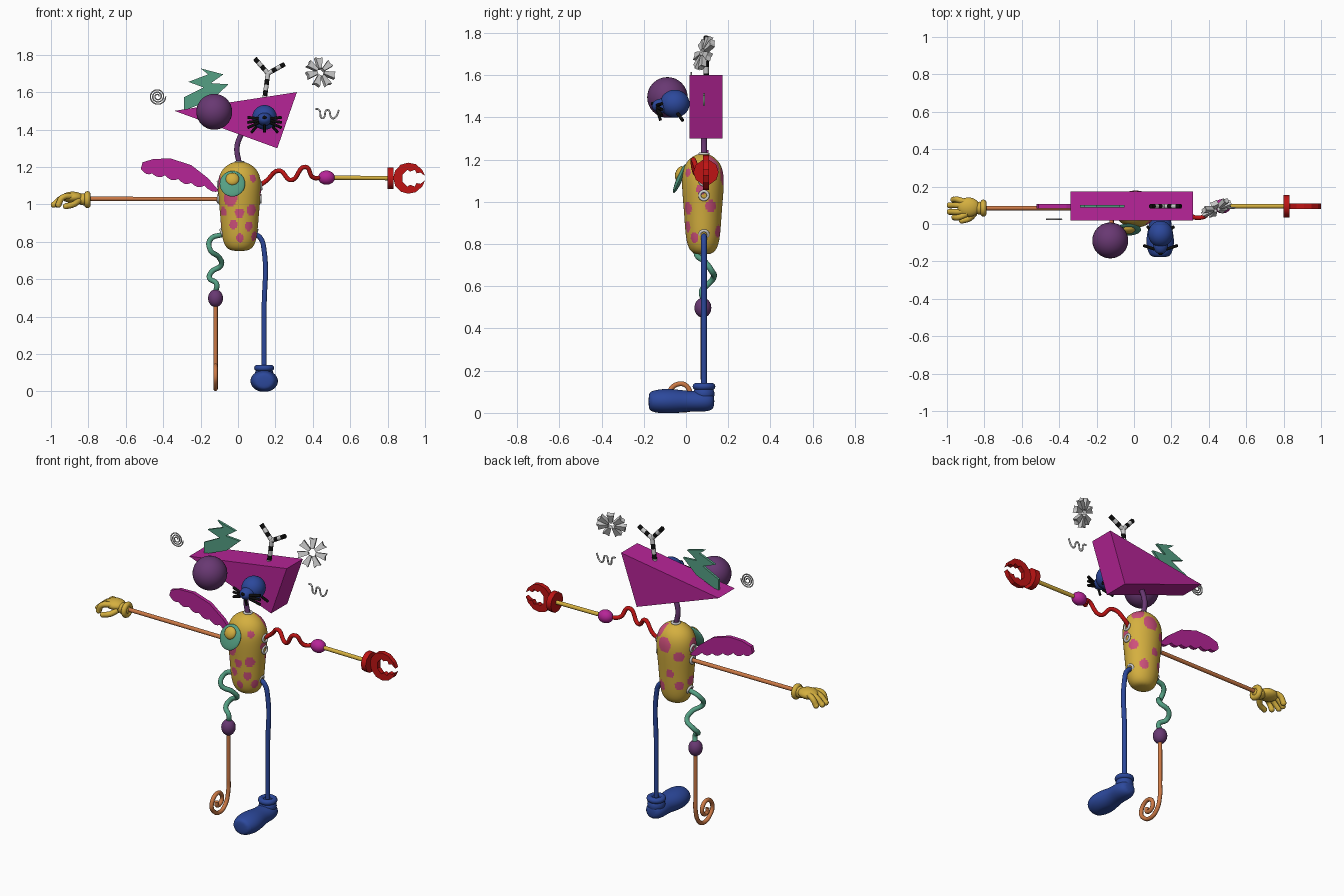
import bpy, bmesh, math
from mathutils import Vector, Matrix

cube = bpy.data.objects.get("Cube")
if cube:
    bpy.data.objects.remove(cube)


def colour(name, r, g, b):
    m = bpy.data.materials.new(name)
    m.use_nodes = True
    m.diffuse_color = (r, g, b, 1)
    m.node_tree.nodes["Principled BSDF"].inputs["Base Color"].default_value = (r, g, b, 1)
    return m


purple = colour("purple", .14, .04, .17)
blue = colour("blue", .025, .065, .33)
magenta = colour("magenta", .47, .018, .31)
yellow = colour("yellow", .66, .43, .05)
pink = colour("pink", .62, .08, .2)
red = colour("red", .52, .007, .007)
teal = colour("teal", .09, .35, .23)
orange = colour("orange", .6, .19, .06)
black = colour("black", .004, .004, .004)
pale = colour("pale grey", .6, .6, .6)
MID = .085  # depth of the limbs


def add(name, bm, mat, smooth=True):
    bmesh.ops.recalc_face_normals(bm, faces=bm.faces)
    me = bpy.data.meshes.new(name)
    bm.to_mesh(me)
    bm.free()
    me.materials.append(mat)
    ob = bpy.data.objects.new(name, me)
    bpy.context.collection.objects.link(ob)
    if smooth:
        finish(ob)
    return ob


def finish(ob):
    bpy.ops.object.select_all(action="DESELECT")
    bpy.context.view_layer.objects.active = ob
    ob.select_set(True)
    bpy.ops.object.shade_smooth_by_angle(angle=math.radians(40))


def ball(name, centre, radii, mat, tilt=0):
    bm = bmesh.new()
    bmesh.ops.create_uvsphere(bm, u_segments=32, v_segments=16, radius=1)
    bm.transform(Matrix.Translation(centre) @ Matrix.Rotation(tilt, 4, "X")
                 @ Matrix.Diagonal((*radii, 1)))
    return add(name, bm, mat)


def tube(name, points, radius, mat):
    cu = bpy.data.curves.new(name, "CURVE")
    cu.dimensions = "3D"
    cu.bevel_depth, cu.bevel_resolution, cu.use_fill_caps = radius, 3, True
    sp = cu.splines.new("BEZIER")
    sp.bezier_points.add(len(points) - 1)
    for bp, p in zip(sp.bezier_points, points):
        bp.co = p
        bp.handle_left_type = bp.handle_right_type = "AUTO"
    ob = bpy.data.objects.new(name, cu)
    bpy.context.collection.objects.link(ob)
    bpy.ops.object.select_all(action="DESELECT")
    bpy.context.view_layer.objects.active = ob
    ob.select_set(True)
    bpy.ops.object.convert(target="MESH")
    ob = bpy.context.object
    ob.data.materials.clear()
    ob.data.materials.append(mat)
    finish(ob)
    return ob


def plate(name, outline, y, depth, mat, turn=None):
    """Outline in x and z, extruded along y."""
    bm = bmesh.new()
    face = bm.faces.new([bm.verts.new((x, y - depth / 2, z)) for x, z in outline])
    ext = bmesh.ops.extrude_face_region(bm, geom=[face])
    new = [v for v in ext["geom"] if isinstance(v, bmesh.types.BMVert)]
    bmesh.ops.translate(bm, verts=new, vec=(0, depth, 0))
    if turn:
        bm.transform(turn)
    return add(name, bm, mat, False)


def ring(name, centre, axis, major, minor, mat):
    bpy.ops.mesh.primitive_torus_add(
        location=centre, rotation=Vector(axis).to_track_quat("Z", "Y").to_euler(),
        major_radius=major, minor_radius=minor, major_segments=28, minor_segments=10)
    ob = bpy.context.object
    ob.name = name
    ob.data.materials.append(mat)
    finish(ob)


def loft(name, sections, place, mat, levels, sides=16):
    """Elliptical sections (u, a, b) put in space by place(u, p, q)."""
    bm = bmesh.new()
    rows = []
    for u, a, b in sections:
        turns = [math.tau * i / sides for i in range(sides)]
        rows.append([bm.verts.new(place(u, a * math.cos(t), b * math.sin(t))) for t in turns])
    for lo, hi in zip(rows, rows[1:]):
        for i in range(sides):
            j = (i + 1) % sides
            bm.faces.new((lo[i], lo[j], hi[j], hi[i]))
    bm.faces.new(rows[0])
    bm.faces.new(rows[-1])
    ob = add(name, bm, mat)
    ob.modifiers.new("round", "SUBSURF").levels = levels
    bpy.ops.object.modifier_apply(modifier="round")
    return ob


# Body with spots chosen by angle and height
profile = [(.75, .04), (.765, .07), (.8, .09), (.86, .1), (.95, .106), (1.05, .117),
           (1.13, .12), (1.185, .098), (1.215, .06), (1.228, .025)]
body = loft("body", [(z, r, r * .86) for z, r in profile],
            lambda u, p, q: (.008 + p, .08 + q, u), yellow, 3)
body.data.materials.append(pink)
spots = [(-120, 1.03, .04), (-90, .955, .026), (-48, .97, .03), (-55, .885, .026),
         (-112, .893, .026), (-88, .82, .025), (-150, .96, .026), (-28, .83, .025),
         (35, 1.18, .04), (-45, 1.14, .02), (22, .98, .028), (80, 1.12, .045),
         (132, 1.06, .03), (100, .95, .026), (135, .88, .028), (58, .86, .03),
         (178, .9, .028), (185, 1.12, .035), (-5, 1.06, .022)]
for f in body.data.polygons:
    c = f.center
    a = math.degrees(math.atan2(c.y - .08, c.x - .008))
    for angle, z, size in spots:
        d = math.radians((a - angle + 180) % 360 - 180) * .1
        if d * d + (c.z - z) ** 2 < size * size:
            f.material_index = 1

# Mouth plate on the chest
ball("mouth_lips", (-.03, -.03, 1.11), (.068, .014, .074), teal, -.4)
ball("mouth_centre", (-.03, -.03, 1.135), (.036, .02, .036), yellow, -.4)

# Sockets where limbs meet the body
for i, (p, axis) in enumerate([((.122, MID, 1.1), (1, 0, .1)), ((.12, MID, 1.03), (1, 0, 0)),
                               ((-.105, MID, 1.03), (1, 0, 0)), ((-.105, MID, 1.1), (1, 0, .1)),
                               ((.095, MID, .845), (1, 0, -.4)), ((-.085, MID, .845), (1, 0, .4)),
                               ((.008, MID, 1.226), (0, 0, 1))]):
    ring("socket_%d" % i, p, axis, .02, .007, pale)

# Neck and wedge head
tube("neck", [(.03, MID, 1.4), (-.005, MID, 1.31), (.008, MID, 1.21)], .015, purple)
plate("head", [(-.34, 1.5), (.315, 1.6), (.21, 1.3)], .095, .155, magenta)

# Eyes
ball("right_eye", (-.127, -.088, 1.495), (.096, .096, .096), purple)
EX = .142
ball("left_eye", (EX, -.053, 1.465), (.066, .07, .066), blue)
ball("left_eye_snout", (EX, -.11, 1.455), (.04, .052, .035), blue)
ball("left_eye_nose", (EX, -.158, 1.465), (.012, .008, .009), black)
tube("left_eye_mouth", [(EX, -.135, 1.43), (EX, -.12, 1.385)], .007, black)
for s in (-1, 1):
    for i, rise in enumerate((.015, -.012, -.04)):
        tube("whisker_%d_%d" % (s, i), [(EX + s * .03, -.135, 1.452 + rise * .4),
             (EX + s * .09, -.115, 1.45 + rise)], .008, black)
    tube("lower_whisker_%d" % s, [(EX + s * .04, -.04, 1.42),
         (EX + s * .07, -.015, 1.385)], .008, black)


# Striped forked antenna
def striped(name, start, end, count, first):
    a, b = Vector(start), Vector(end)
    for i in range(count):
        tube("%s_%d" % (name, i), [a.lerp(b, i / count), a.lerp(b, (i + 1) / count)], .013,
             (black, pale)[(i + first) % 2])


fork = (.16, .095, 1.7)
striped("antenna_stem", (.14, .095, 1.55), fork, 5, 1)
striped("antenna_right", fork, (.09, .095, 1.78), 4, 1)
striped("antenna_left", fork, (.25, .095, 1.75), 4, 1)

# Lightning bolt on the head
plate("lightning_bolt", [(-.2, 1.727), (-.078, 1.695), (-.145, 1.648), (-.05, 1.642),
      (-.14, 1.56), (-.29, 1.5), (-.29, 1.572), (-.184, 1.625), (-.265, 1.655),
      (-.16, 1.695)], .095, .014, teal)

# Floating ornaments: coil, petals and squiggle
coil = []
for i in range(37):
    t, r = i * math.tau / 12, .008 + .001 * i
    coil.append((-.43 + r * math.cos(t), .025, 1.577 + r * math.sin(t)))
tube("coil_ornament", coil, .0035, pale)
tilt = Matrix.Translation((.44, .085, 1.705)) @ Matrix.Rotation(.4, 4, "Z") \
    @ Matrix.Rotation(-.35, 4, "X")
for i in range(7):
    plate("petal_%d" % i, [(-.008, .02), (-.02, .082), (0, .076), (.02, .082), (.008, .02)],
          0, .025, pale, tilt @ Matrix.Rotation(math.tau * i / 7, 4, "Y"))
tube("squiggle_ornament", [(.415, MID, 1.51), (.432, MID, 1.507), (.452, MID, 1.46),
     (.478, MID, 1.505), (.505, MID, 1.46), (.52, MID, 1.465), (.54, MID, 1.505)],
     .005, pale)

# Wing with a scalloped lower edge
wing = [(-.1, 1.07), (-.16, 1.14), (-.25, 1.21), (-.36, 1.245), (-.45, 1.243), (-.51, 1.225)]
low = [Vector(p) for p in [(-.52, 1.19), (-.46, 1.165), (-.39, 1.155), (-.32, 1.135),
                           (-.25, 1.115), (-.18, 1.1), (-.1, 1.07)]]
for a, b in zip(low, low[1:]):
    for k in range(4):
        p = a.lerp(b, k / 4)
        wing.append((p.x, p.y - .015 * math.sin(math.pi * k / 4)))
plate("wing", wing, .095, .022, magenta)

# Right arm with gloved hand
tube("right_arm", [(-.1, MID, 1.028), (-.82, MID, 1.03)], .012, orange)
ring("glove_cuff", (-.805, MID, 1.025), (1, 0, 0), .03, .016, yellow)
ball("glove_wrist", (-.825, MID, 1.027), (.04, .034, .032), yellow)
ball("glove_palm", (-.885, .09, 1.038), (.06, .052, .03), yellow)
for i, (y, tip) in enumerate([(.13, -.965), (.1, -.985), (.065, -.985), (.035, -.96)]):
    tube("finger_%d" % i, [(-.89, .6 * y + .034, 1.045), (-.94, y, 1.035), (tip, y, .998)],
         .016, yellow)
    ball("fingertip_%d" % i, (tip, y, .998), (.016, .016, .016), yellow)
tube("thumb", [(-.85, .06, 1.02), (-.88, .03, 1.0), (-.92, .018, .99)], .016, yellow)
ball("thumb_tip", (-.92, .018, .99), (.016, .016, .016), yellow)

# Left arm: red spring, bead, rod and pincer
tube("left_spring", [(.1, MID, 1.09), (.15, .1, 1.125), (.22, .075, 1.18), (.285, .05, 1.13),
     (.36, .035, 1.2), (.4, .06, 1.145), (.45, .095, 1.143)], .012, red)
ball("left_elbow", (.473, .095, 1.143), (.045, .038, .038), magenta)
tube("left_forearm", [(.5, .095, 1.143), (.82, .095, 1.14)], .012, yellow)
tube("pincer_cuff", [(.8, .095, 1.14), (.832, .095, 1.14)], .06, red)
claw = [(.83, 0), (.84, .04), (.87, .072), (.91, .083), (.95, .075), (.985, .045), (1, .012),
        (.975, .03), (.955, .026), (.945, .045), (.92, .035), (.905, .045), (.88, .02), (.88, 0)]
for s, name in ((1, "upper_pincer"), (-1, "lower_pincer")):
    plate(name, [(x, 1.14 + s * z) for x, z in claw], .095, .028, red)

# Right leg: teal spring, bead and curled rod
tube("right_spring", [(-.08, MID, .84), (-.145, .08, .815), (-.15, .05, .76), (-.1, .09, .715),
     (-.09, .12, .675), (-.14, .13, .64), (-.152, .1, .605), (-.115, .075, .575),
     (-.12, MID, .53)], .014, teal)
ball("right_knee", (-.12, .08, .498), (.04, .04, .047), purple)
tube("right_shin", [(-.12, y, z) for y, z in [(.08, .47), (.08, .2), (.078, .11), (.05, .04),
     (0, .014), (-.055, .035), (-.082, .085), (-.03, .138), (.015, .11), (.008, .07),
     (-.03, .065), (-.035, .09)]], .012, orange)

# Left leg and boot
LX = .14
tube("left_leg", [(.085, MID, .845), (.12, MID, .82), (LX, MID, .75), (LX, MID, .45),
     (LX, MID, .1)], .014, blue)
ring("boot_cuff", (LX, MID, .125), (0, 0, 1), .037, .017, blue)
ball("boot_ankle", (LX, MID, .09), (.05, .05, .045), blue)
boot = loft("boot", [(-.178, .04, .035), (-.165, .062, .052), (-.11, .08, .062), (-.05, .074, .06),
                     (.01, .058, .05), (.07, .064, .052), (.115, .054, .048), (.135, .03, .03)],
            lambda u, p, q: (LX + p, u, .055 + q), blue, 2, 12)
for v in boot.data.vertices:
    v.co.z = max(v.co.z, 0)
